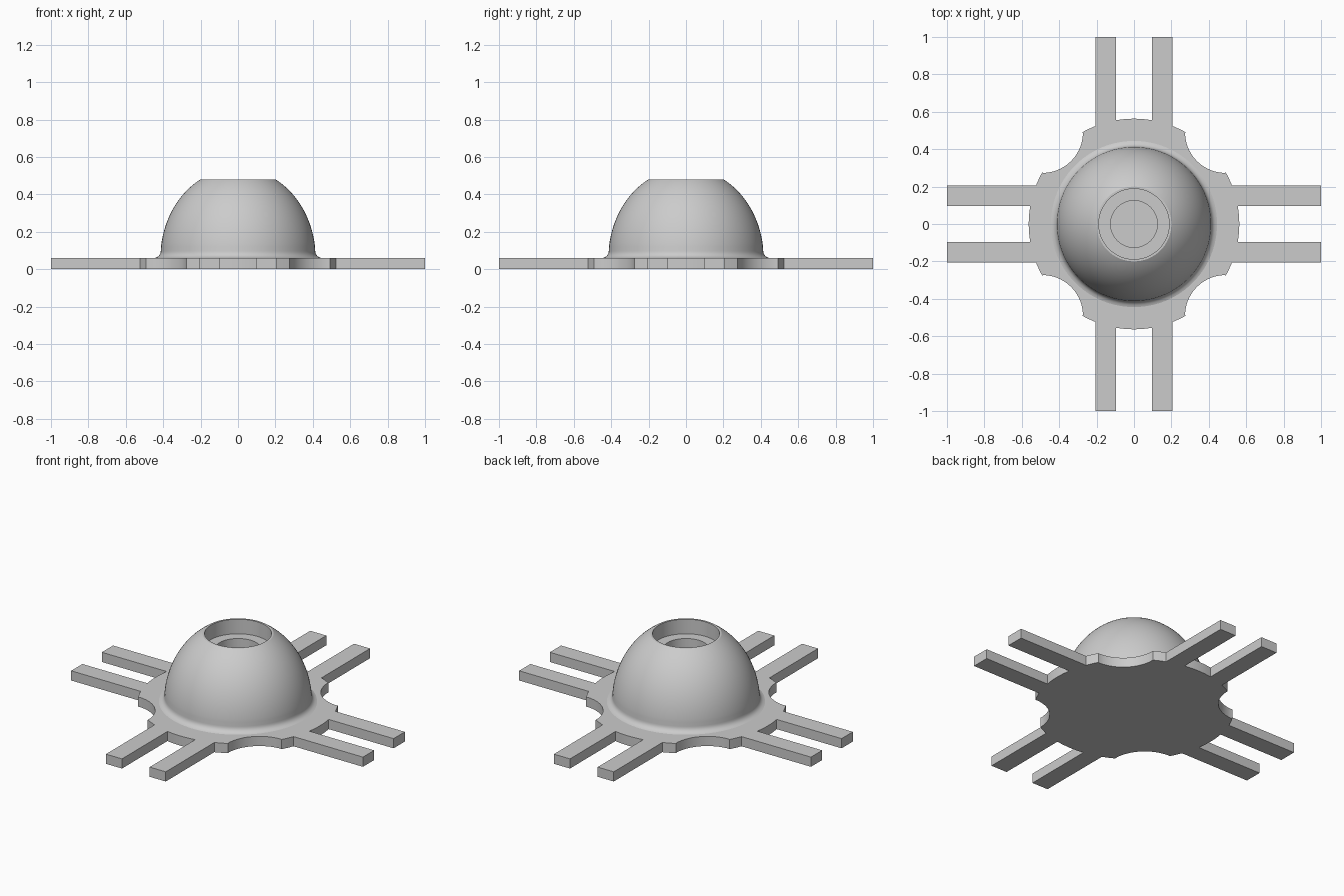
import bpy, bmesh, math
from math import sin, cos, asin, atan2, pi

if "Cube" in bpy.data.objects:
    bpy.data.objects.remove(bpy.data.objects["Cube"])

grey = bpy.data.materials.new("light grey")
grey.diffuse_color = (0.6, 0.6, 0.6, 1)
grey.use_nodes = True
grey.node_tree.nodes["Principled BSDF"].inputs["Base Color"].default_value = grey.diffuse_color

T = 0.06                  # plate thickness
R = 0.563                 # hub radius
IN, OUT = 0.095, 0.205    # inner and outer side of each leg
SC, SR = 0.49, 0.217      # scallop centre (on the diagonal) and radius


def finish(bm, name):
    bmesh.ops.recalc_face_normals(bm, faces=bm.faces[:])
    me = bpy.data.meshes.new(name)
    bm.to_mesh(me)
    bm.free()
    me.materials.append(grey)
    ob = bpy.data.objects.new(name, me)
    bpy.context.collection.objects.link(ob)
    bpy.ops.object.select_all(action='DESELECT')
    ob.select_set(True)
    bpy.context.view_layer.objects.active = ob
    bpy.ops.object.shade_smooth_by_angle(angle=math.radians(25))
    return ob


def arc(cx, cy, r, a0, a1, n):
    return [(cx + r * cos(a0 + (a1 - a0) * i / n),
             cy + r * sin(a0 + (a1 - a0) * i / n)) for i in range(n + 1)]


# Base plate: one quarter outline turned four times
a_in, a_out, a_sc = asin(IN / R), asin(OUT / R), atan2(0.275, 0.493)
sc0 = atan2(R * sin(a_sc) - SC, R * cos(a_sc) - SC)   # scallop start angle
if sc0 > 0:
    sc0 -= 2 * pi
sc1 = -pi / 2 - (sc0 + pi)                            # mirrored on the diagonal
quarter = arc(0, 0, R, -a_in, a_in, 8)
quarter += [(1, IN), (1, OUT)]
quarter += arc(0, 0, R, a_out, a_sc, 2)
quarter += arc(SC, SC, SR, sc0, sc1, 20)[1:-1]
quarter += arc(0, 0, R, pi / 2 - a_sc, pi / 2 - a_out, 2)
quarter += [(OUT, 1), (IN, 1)]

bm = bmesh.new()
verts = []
for k in range(4):
    c, s = [(1, 0), (0, 1), (-1, 0), (0, -1)][k]
    verts += [bm.verts.new((c * x - s * y, s * x + c * y, 0)) for x, y in quarter]
face = bm.faces.new(verts)
ext = bmesh.ops.extrude_face_region(bm, geom=[face], use_keep_orig=True)
bmesh.ops.translate(bm, vec=(0, 0, T),
                    verts=[g for g in ext["geom"] if isinstance(g, bmesh.types.BMVert)])
bmesh.ops.triangulate(bm, faces=[f for f in bm.faces if len(f.verts) > 4])
finish(bm, "base_plate")

# Dome: fillet, elliptical side, flat rim and stepped bore, turned round z
A, B = 0.415, 0.48
profile = arc(0.45, T + 0.037, 0.037, -pi / 2, -pi, 6)
t0, t1 = asin(0.06 / B), math.acos(0.2 / A)
profile += [(A * cos(t), T + B * sin(t))
            for t in [t0 + (t1 - t0) * i / 24 for i in range(25)]]
top = profile[-1][1]
profile += [(0.188, top), (0.188, top - 0.09), (0.125, top - 0.09), (0.125, T)]

bm = bmesh.new()
N = 96
rings = [[bm.verts.new((r * cos(2 * pi * i / N), r * sin(2 * pi * i / N), z))
          for i in range(N)] for r, z in profile]
for a, b in zip(rings, rings[1:]):
    for i in range(N):
        j = (i + 1) % N
        bm.faces.new((a[i], a[j], b[j], b[i]))
# close the hidden underside so the dome is a solid ring
for i in range(N):
    j = (i + 1) % N
    bm.faces.new((rings[-1][i], rings[-1][j], rings[0][j], rings[0][i]))
for v in rings[0] + rings[-1]:
    v.co.z -= 0.002       # seat slightly into the plate
finish(bm, "dome_hub")
